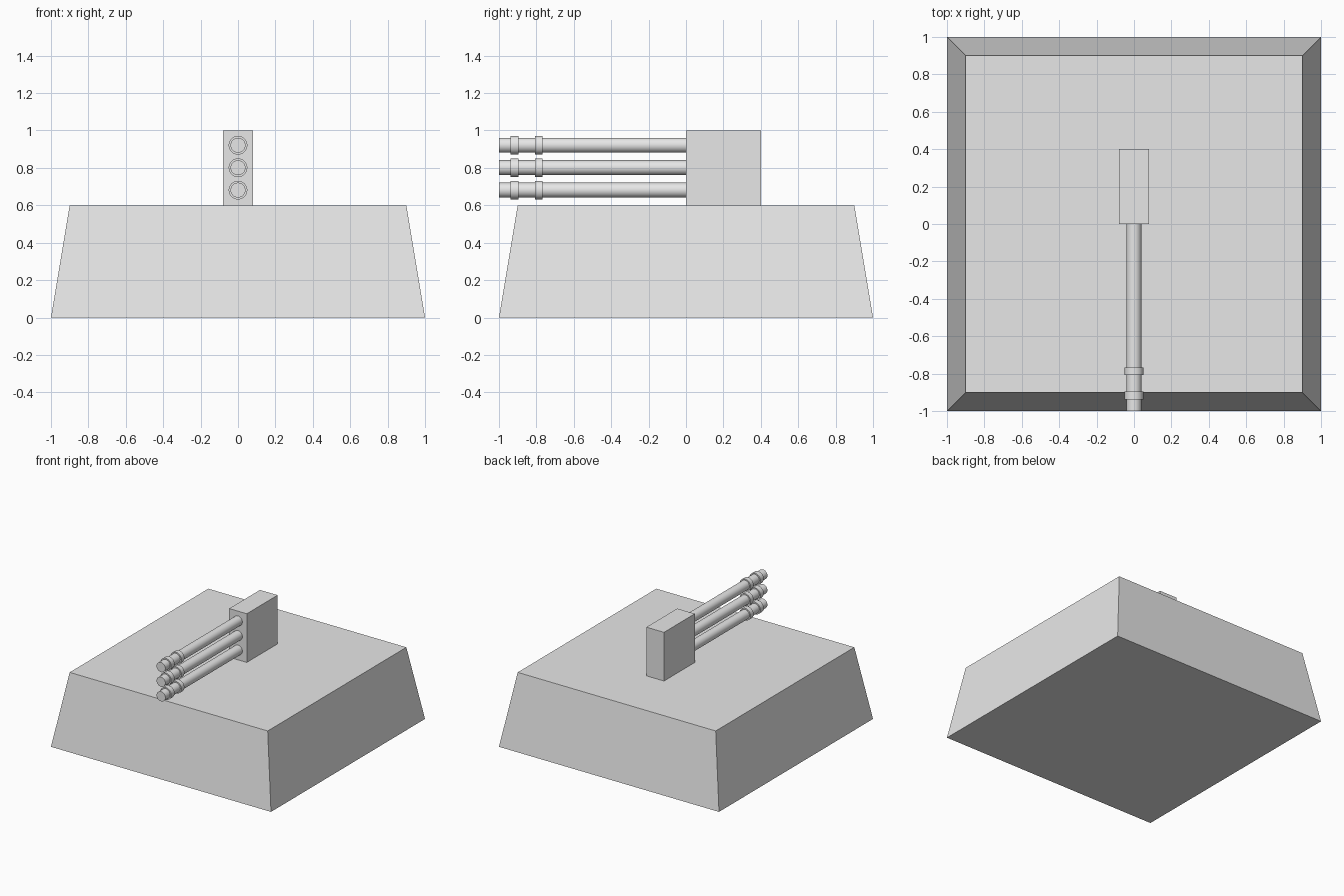
import bpy, bmesh, math
from mathutils import Vector, Matrix

if "Cube" in bpy.data.objects:
    bpy.data.objects.remove(bpy.data.objects["Cube"])

grey = bpy.data.materials.new("light_grey")
grey.diffuse_color = (0.8, 0.8, 0.8, 1)
grey.use_nodes = True
grey.node_tree.nodes["Principled BSDF"].inputs["Base Color"].default_value = grey.diffuse_color


def add_object(name, bm, smooth=False):
    bmesh.ops.recalc_face_normals(bm, faces=bm.faces)
    mesh = bpy.data.meshes.new(name)
    bm.to_mesh(mesh)
    bm.free()
    mesh.materials.append(grey)
    ob = bpy.data.objects.new(name, mesh)
    bpy.context.collection.objects.link(ob)
    if smooth:
        bpy.ops.object.select_all(action='DESELECT')
        ob.select_set(True)
        bpy.context.view_layer.objects.active = ob
        bpy.ops.object.shade_smooth_by_angle(angle=math.radians(35))
    return ob


def box(name, size, center, top_scale=1.0):
    bm = bmesh.new()
    bmesh.ops.create_cube(bm, size=1)
    for v in bm.verts:
        s = top_scale if v.co.z > 0 else 1.0
        v.co = Vector((v.co.x * size[0] * s, v.co.y * size[1] * s,
                       v.co.z * size[2])) + Vector(center)
    return add_object(name, bm)


def lathe_y(name, profile, z, sides=32):
    """Closed solid turned about the y axis from (y, radius) points."""
    bm = bmesh.new()
    rings = []
    for y, r in profile:
        rings.append([bm.verts.new((r * math.cos(math.tau * i / sides), y,
                                    z + r * math.sin(math.tau * i / sides)))
                      for i in range(sides)])
    for a, b in zip(rings, rings[1:]):
        for i in range(sides):
            j = (i + 1) % sides
            bm.faces.new((a[i], a[j], b[j], b[i]))
    bm.faces.new(rings[0])
    bm.faces.new(rings[-1])
    return add_object(name, bm, smooth=True)


# Tapered platform and gun housing
box("base", (2, 2, 0.6), (0, 0, 0.3), top_scale=0.9)
box("housing", (0.16, 0.4, 0.4), (0, 0.2, 0.8))

# Three stacked barrels, each with two raised collars
R, C = 0.04, 0.05
profile = [(-1, R), (-0.938, R), (-0.938, C), (-0.895, C), (-0.895, R),
           (-0.806, R), (-0.806, C), (-0.767, C), (-0.767, R), (0, R)]
for n, z in zip(("lower", "middle", "upper"), (0.681, 0.801, 0.921)):
    lathe_y(n + "_barrel", profile, z)
